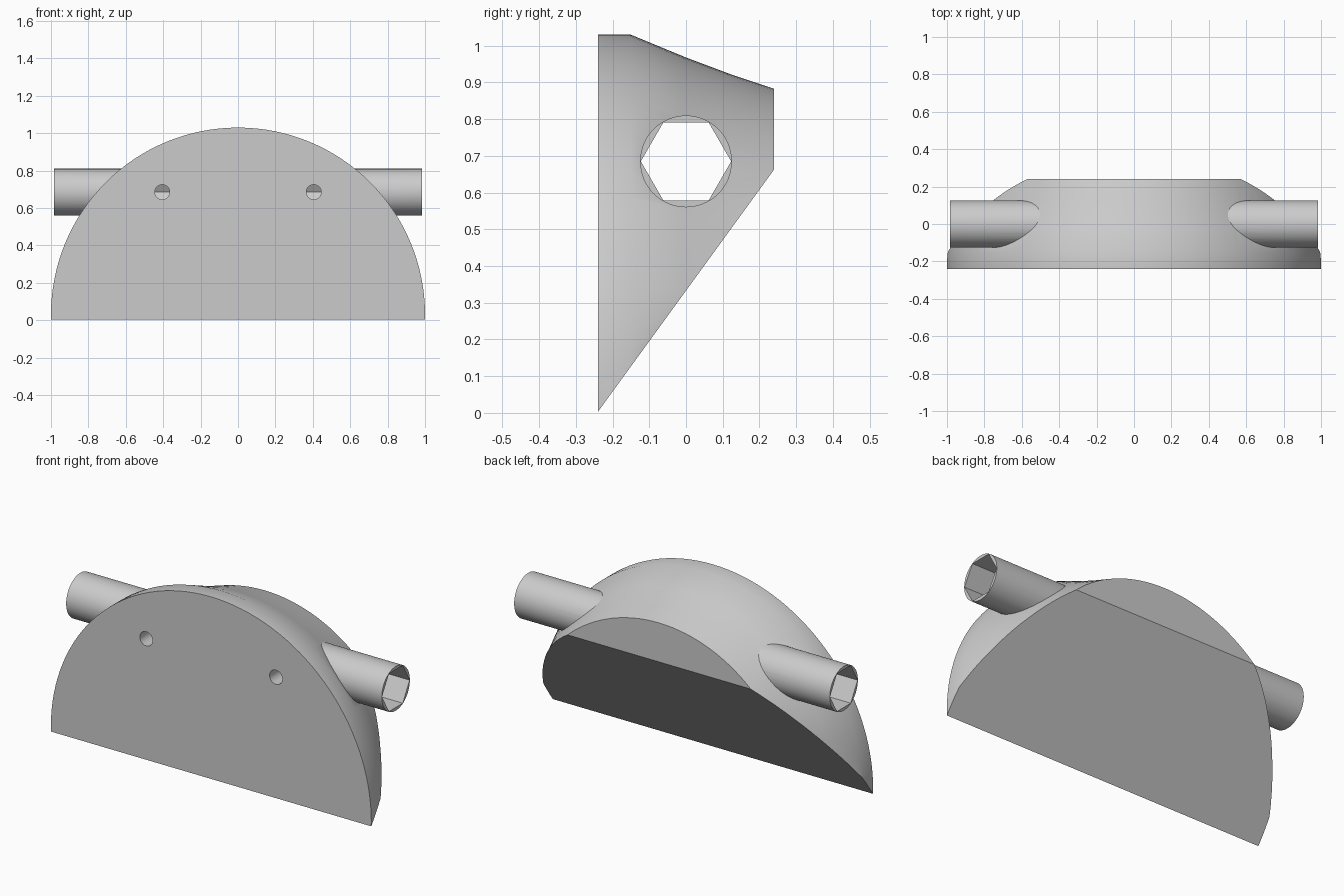
import bpy, bmesh, math
from mathutils import Matrix, Vector

cube = bpy.data.objects.get("Cube")
if cube:
    bpy.data.objects.remove(cube)

grey = bpy.data.materials.new("plain grey")
grey.use_nodes = True
colour = (0.6, 0.6, 0.6, 1)
grey.diffuse_color = colour
grey.node_tree.nodes["Principled BSDF"].inputs["Base Color"].default_value = colour

AXIS_Z = 0.03    # centre height of the dome
BORE_Z = 0.685   # centre height of the cross tube


def make_object(name, bm):
    bmesh.ops.recalc_face_normals(bm, faces=bm.faces[:])
    mesh = bpy.data.meshes.new(name)
    bm.to_mesh(mesh)
    bm.free()
    mesh.materials.append(grey)
    ob = bpy.data.objects.new(name, mesh)
    bpy.context.scene.collection.objects.link(ob)
    return ob


def rod(name, sides, radius, length, centre, turn):
    bm = bmesh.new()
    bmesh.ops.create_cone(bm, cap_ends=True, segments=sides, radius1=radius,
                          radius2=radius, depth=length,
                          matrix=Matrix.Translation(centre) @ turn)
    return make_object(name, bm)


def combine(target, tool, operation):
    mod = target.modifiers.new(tool.name, 'BOOLEAN')
    mod.operation = operation
    mod.solver = 'EXACT'
    mod.object = tool
    bpy.context.view_layer.objects.active = target
    bpy.ops.object.modifier_apply(modifier=mod.name)
    bpy.data.objects.remove(tool)


# Tapered dome: (depth, radius) profile turned about the y axis
profile = [(-0.24, 1), (-0.15, 1), (0, 0.938), (0.12, 0.893), (0.24, 0.853)]
SEGMENTS = 128
bm = bmesh.new()
rings = []
for y, r in profile:
    angles = [2 * math.pi * i / SEGMENTS for i in range(SEGMENTS)]
    rings.append([bm.verts.new((r * math.cos(a), y, AXIS_Z + r * math.sin(a)))
                  for a in angles])
for near, far in zip(rings, rings[1:]):
    for i in range(SEGMENTS):
        j = (i + 1) % SEGMENTS
        bm.faces.new((near[i], near[j], far[j], far[i]))
bm.faces.new(rings[0])
bm.faces.new(rings[-1])

# Slanted underside
cut = bmesh.ops.bisect_plane(bm, geom=bm.verts[:] + bm.edges[:] + bm.faces[:],
                             plane_co=(0, -0.24, 0.003),
                             plane_no=Vector((0, 0.66, -0.48)).normalized(),
                             clear_outer=True)
rim = [e for e in cut["geom_cut"] if isinstance(e, bmesh.types.BMEdge)]
bmesh.ops.edgeloop_fill(bm, edges=rim)
body = make_object("dome_body_with_cross_tube", bm)

# Cross tube with a hexagonal bore right through
sideways = Matrix.Rotation(math.pi / 2, 4, 'Y')
centre = (0, 0, BORE_Z)
combine(body, rod("tube", 64, 0.125, 1.97, centre, sideways), 'UNION')
hex_turn = sideways @ Matrix.Rotation(math.pi / 2, 4, 'Z')
bore = rod("bore", 6, 0.123, 2.4, centre, hex_turn)
# Keep two corners of the hexagon pointing to front and back
if max(v.co.y for v in bore.data.vertices) < 0.115:
    bore.data.transform(Matrix.Translation(centre) @ Matrix.Rotation(math.pi / 6, 4, 'X')
                        @ Matrix.Translation(-Vector(centre)))
combine(body, bore, 'DIFFERENCE')

# Two screw holes from the front into the bore
forward = Matrix.Rotation(math.pi / 2, 4, 'X')
for side in (-1, 1):
    hole = rod("screw_hole", 32, 0.04, 0.3, (side * 0.405, -0.15, BORE_Z), forward)
    combine(body, hole, 'DIFFERENCE')

bpy.ops.object.select_all(action='DESELECT')
body.select_set(True)
bpy.context.view_layer.objects.active = body
bpy.ops.object.shade_smooth_by_angle(angle=math.radians(30))
